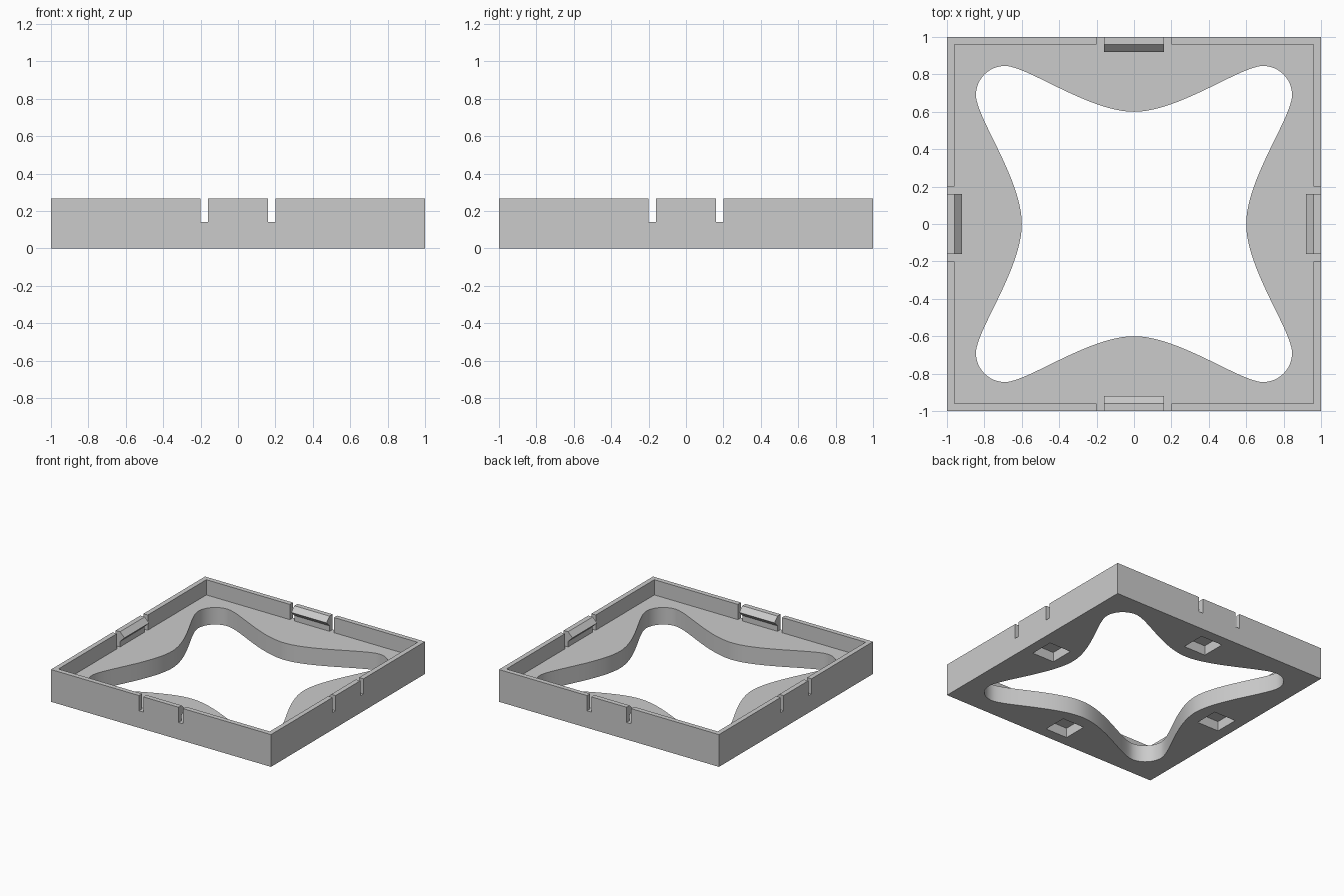
import bpy, bmesh, math
from mathutils import Matrix, Vector
from mathutils.geometry import interpolate_bezier

old = bpy.data.objects.get("Cube")
if old:
    bpy.data.objects.remove(old)

HEIGHT, FLOOR = 0.265, 0.14
WALL, TAB, SLOT = 0.04, 0.16, 0.2

grey = bpy.data.materials.new("plain grey")
grey.use_nodes = True
grey.diffuse_color = (0.6, 0.6, 0.6, 1)
grey.node_tree.nodes["Principled BSDF"].inputs["Base Color"].default_value = (0.6, 0.6, 0.6, 1)


def finish(name, bm):
    bmesh.ops.recalc_face_normals(bm, faces=bm.faces)
    mesh = bpy.data.meshes.new(name)
    bm.to_mesh(mesh)
    bm.free()
    mesh.materials.append(grey)
    obj = bpy.data.objects.new(name, mesh)
    bpy.context.collection.objects.link(obj)
    return obj


def box(bm, low, high):
    low, high = Vector(low), Vector(high)
    bmesh.ops.create_cube(bm, size=1, matrix=Matrix.Translation((low + high) / 2)
                          @ Matrix.Diagonal((*(high - low), 1)))


def prism(bm, outline, offset):
    face = bm.faces.new([bm.verts.new(p) for p in outline])
    result = bmesh.ops.extrude_face_region(bm, geom=[face], use_keep_orig=True)
    verts = [g for g in result["geom"] if isinstance(g, bmesh.types.BMVert)]
    bmesh.ops.translate(bm, verts=verts, vec=offset)


def quarter(i):
    return Matrix.Rotation(i * math.pi / 2, 4, 'Z')


def cut(target, cutter):
    cutter.hide_render = True
    mod = target.modifiers.new("cut", 'BOOLEAN')
    mod.operation, mod.solver, mod.object = 'DIFFERENCE', 'EXACT', cutter
    bpy.context.view_layer.objects.active = target
    bpy.ops.object.modifier_apply(modifier=mod.name)
    bpy.data.objects.remove(cutter)


# Solid block, hollowed into a tray
bm = bmesh.new()
box(bm, (-1, -1, 0), (1, 1, HEIGHT))
frame = finish("tray_frame", bm)

bm = bmesh.new()
inner = 1 - WALL
box(bm, (-inner, -inner, FLOOR), (inner, inner, 1))
cut(frame, finish("tray_cutter", bm))

# Four-lobed central opening: half a side, mirrored and turned four times
side = interpolate_bezier(Vector((0, 0.6, 0)), Vector((0.24, 0.6, 0)),
                          Vector((0.57, 0.845, 0)), Vector((0.69, 0.845, 0)), 24)
lobe = [Vector((0.69 + 0.155 * math.cos(a), 0.69 + 0.155 * math.sin(a), 0))
        for a in [math.pi / 2 * (1 - k / 16) for k in range(1, 16)]]
left_half = [Vector((-p.x, p.y, 0)) for p in reversed(side[1:])]
section = left_half + side + lobe
outline = [quarter(-i) @ p + Vector((0, 0, -0.1)) for i in range(4) for p in section]
bm = bmesh.new()
prism(bm, outline, (0, 0, 0.6))
cut(frame, finish("opening_cutter", bm))

# Slots either side of each clip tab
bm = bmesh.new()
for s in (-1, 1):
    a, b = sorted((s * TAB, s * SLOT))
    box(bm, (a, -1.1, FLOOR), (b, -inner + 0.01, 0.5))
part = bm.verts[:]
for i in range(1, 4):
    copy = bmesh.ops.duplicate(bm, geom=part + bm.edges[:24] + bm.faces[:12])
    bmesh.ops.rotate(bm, verts=[g for g in copy["geom"] if isinstance(g, bmesh.types.BMVert)],
                     matrix=quarter(i).to_3x3())
cut(frame, finish("slot_cutter", bm))

# Square pockets in the underside
bm = bmesh.new()
for i in range(4):
    c = quarter(i) @ Vector((0, -0.81, 0))
    box(bm, (c.x - 0.1, c.y - 0.1, -0.1), (c.x + 0.1, c.y + 0.1, 0.08))
cut(frame, finish("pocket_cutter", bm))

# Wedge hooks on the inside of the clip tabs
parts = [frame]
for i, where in enumerate(("front", "left", "back", "right")):
    bm = bmesh.new()
    profile = [(-inner, HEIGHT), (-inner + WALL, HEIGHT - 0.04), (-inner, HEIGHT - 0.08)]
    prism(bm, [(-TAB, y, z) for y, z in profile], (2 * TAB, 0, 0))
    bm.transform(quarter(i))
    parts.append(finish(where + "_clip_hook", bm))

# Smooth the opening while keeping the corners crisp
bpy.ops.object.select_all(action='DESELECT')
frame.select_set(True)
bpy.context.view_layer.objects.active = frame
bpy.ops.object.shade_smooth_by_angle(angle=math.radians(30))
